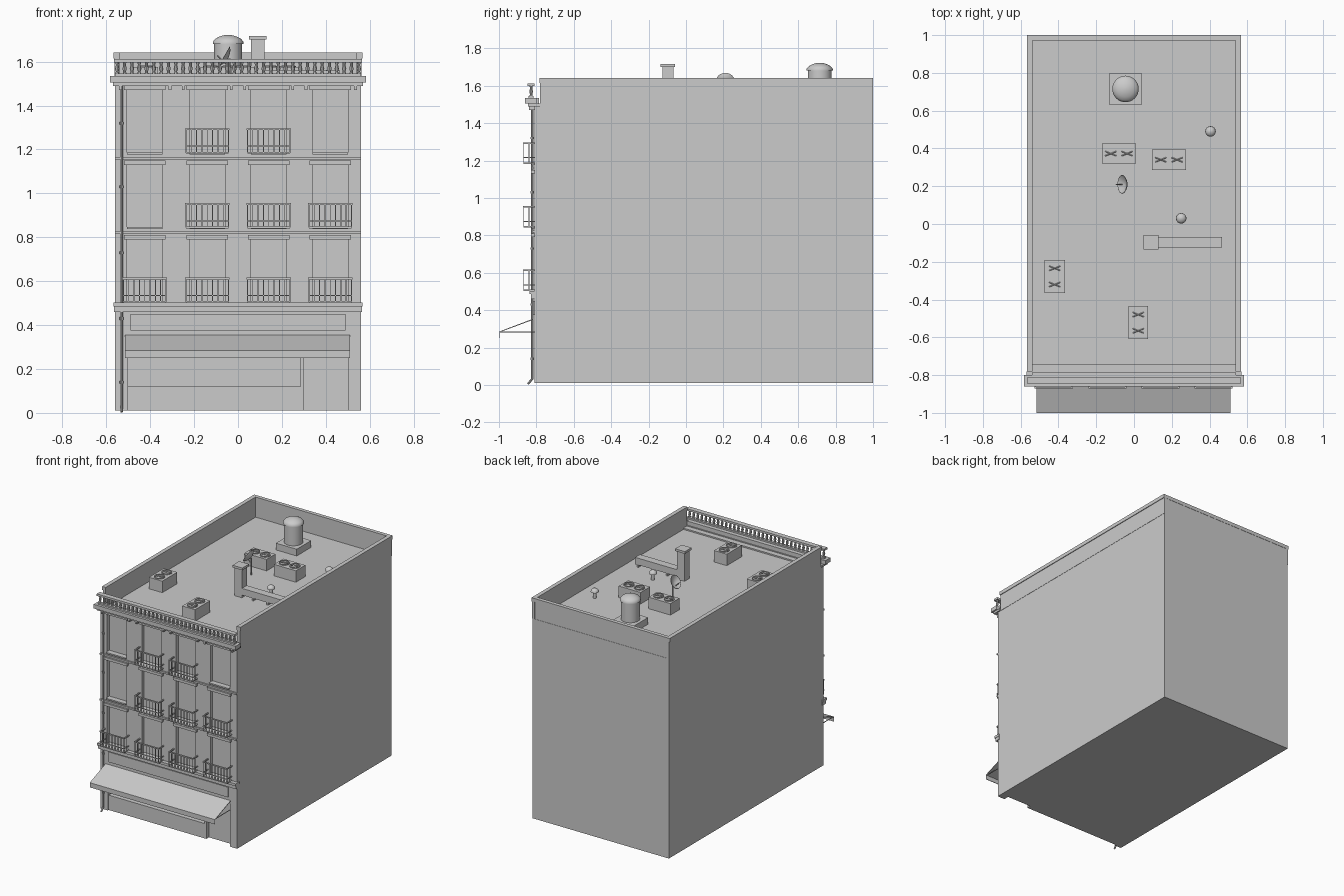
import bpy, bmesh, math
from mathutils import Matrix, Vector

cube = bpy.data.objects.get("Cube")
if cube:
    bpy.data.objects.remove(cube, do_unlink=True)

plaster = bpy.data.materials.new("light_grey")
plaster.use_nodes = True
GREY = (0.6, 0.6, 0.6, 1)
plaster.diffuse_color = GREY
plaster.node_tree.nodes["Principled BSDF"].inputs["Base Color"].default_value = GREY


def finish(name, bm, smooth=False):
    mesh = bpy.data.meshes.new(name)
    bm.to_mesh(mesh)
    bm.free()
    mesh.materials.append(plaster)
    ob = bpy.data.objects.new(name, mesh)
    bpy.context.collection.objects.link(ob)
    if smooth:
        bpy.ops.object.select_all(action='DESELECT')
        ob.select_set(True)
        bpy.context.view_layer.objects.active = ob
        bpy.ops.object.shade_smooth_by_angle(angle=math.radians(40))
    return ob


def add_box(bm, x0, x1, y0, y1, z0, z1):
    m = Matrix.Translation(((x0 + x1) / 2, (y0 + y1) / 2, (z0 + z1) / 2))
    bmesh.ops.create_cube(bm, size=1, matrix=m @ Matrix.Diagonal((x1 - x0, y1 - y0, z1 - z0, 1)))


def boxes(name, *items):
    bm = bmesh.new()
    for b in items:
        add_box(bm, *b)
    return finish(name, bm)


def add_lathe(bm, profile, matrix, sides):
    """Revolve (radius, height) points around local z."""
    rings = []
    for r, h in profile:
        rings.append([bm.verts.new(matrix @ Vector((r * math.cos(a), r * math.sin(a), h)))
                      for a in (2 * math.pi * i / sides for i in range(sides))])
    for lo, hi in zip(rings, rings[1:]):
        for i in range(sides):
            j = (i + 1) % sides
            bm.faces.new((lo[i], lo[j], hi[j], hi[i]))
    bm.faces.new(rings[0][::-1])
    bm.faces.new(rings[-1])


def lathe(name, profile, at, sides=24, turn=None):
    bm = bmesh.new()
    add_lathe(bm, profile, Matrix.Translation(at) @ (turn or Matrix()), sides)
    return finish(name, bm, True)


def add_rod(bm, a, b, r, sides=8):
    a, b = Vector(a), Vector(b)
    turn = (b - a).to_track_quat('Z', 'Y').to_matrix().to_4x4()
    add_lathe(bm, [(r, 0), (r, (b - a).length)], Matrix.Translation(a) @ turn, sides)


W, FRONT, BACK, ROOF = 0.56, -0.81, 1.0, 1.49
COLUMNS = (-0.425, -0.14, 0.14, 0.42)
SILLS = (0.505, 0.845, 1.185)
HALF, TALL = 0.08, 0.285

# Main body, with the facade built up around its window openings
boxes("main_body", (-W, W, -0.74, BACK, 0.01, ROOF))
boxes("window_panes", (-W + .002, W - .002, -0.785, -0.74, 0.46, 1.5))
edges = [-W] + [c + s * HALF for c in COLUMNS for s in (-1, 1)] + [W]
piers = [(edges[i], edges[i + 1], FRONT, -0.74, 0.46, 1.5) for i in range(0, len(edges), 2)]
bands = [(-W, W, FRONT, -0.74, lo, hi) for lo, hi in
         zip([0.46] + [s + TALL for s in SILLS], list(SILLS) + [1.5])]
boxes("facade_wall", *piers, *bands)

# Ground floor shop front
boxes("shop_front", (-W, -0.5, FRONT, -0.74, 0.01, 0.46), (0.5, W, FRONT, -0.74, 0.01, 0.46),
      (-0.5, 0.5, FRONT, -0.74, 0.33, 0.46))
boxes("shop_window", (-0.5, 0.5, -0.77, -0.74, 0.01, 0.33))
boxes("shop_stall_riser", (-0.5, 0.29, -0.8, -0.77, 0.01, 0.12))
boxes("shop_door_frame", (0.285, 0.3, -0.8, -0.77, 0.01, 0.33))
boxes("sign_board", (-0.49, 0.49, -0.818, FRONT, 0.375, 0.45))

# Awning sheet with its valance and side arms
bm = bmesh.new()
profile = ((-0.815, 0.355), (-1.0, 0.285), (-1.0, 0.25), (-0.996, 0.25), (-0.996, 0.282), (-0.815, 0.349))
ends = [[bm.verts.new((x, y, z)) for y, z in profile] for x in (-0.515, 0.51)]
n = len(profile)
for i in range(n):
    j = (i + 1) % n
    bm.faces.new((ends[0][i], ends[0][j], ends[1][j], ends[1][i]))
bm.faces.new(ends[0])
bm.faces.new(ends[1][::-1])
bmesh.ops.recalc_face_normals(bm, faces=bm.faces)
for x in (-0.508, 0.503):
    add_rod(bm, (x, -0.995, 0.283), (x, FRONT, 0.283), 0.003)
finish("awning", bm)

# Horizontal mouldings
boxes("shop_cornice", (-0.565, 0.565, -0.83, -0.79, 0.46, 0.485), (-0.568, 0.568, -0.838, -0.79, 0.485, 0.503))
boxes("string_courses", *[(-W, W, -0.822, FRONT, z - 0.006, z + 0.006) for z in (0.82, 1.16)])
boxes("window_lintels", *[(c - 0.095, c + 0.095, -0.828, FRONT, s + TALL, s + TALL + 0.02)
                          for c in COLUMNS for s in SILLS])
boxes("window_sills", *[(c - HALF, c + HALF, -0.825, -0.785, s - 0.008, s + 0.002)
                        for c in COLUMNS for s in SILLS])
boxes("roof_cornice", (-0.57, 0.57, -0.845, -0.78, 1.49, 1.505), (-0.582, 0.582, -0.86, -0.8, 1.505, 1.535))
boxes("cornice_brackets", *[(x + s - 0.006, x + s + 0.006, -0.84, FRONT, 1.47, 1.49)
                            for x in (-0.28, 0, 0.28) for s in (-0.03, 0.03)],
      *[(s * 0.535 - 0.006, s * 0.535 + 0.006, -0.84, FRONT, 1.47, 1.49) for s in (-1, 1)])

# Balconies with iron railings
for row, s in enumerate(SILLS):
    for col, c in enumerate(COLUMNS):
        if (row == 1 and col == 0) or (row == 2 and col in (0, 3)):
            continue
        bm = bmesh.new()
        x0, x1, y0 = c - 0.097, c + 0.097, -0.868
        add_box(bm, x0, x1, y0, FRONT, s - 0.004, s + 0.004)
        for z, r in ((s + 0.03, 0.0025), (s + 0.107, 0.004)):
            add_box(bm, x0 - r, x1 + r, y0 - r, y0 + r, z - r, z + r)
            for x in (x0, x1):
                add_box(bm, x - r, x + r, y0, FRONT, z - r, z + r)
        for i in range(9):
            x = x0 + (x1 - x0) * i / 8
            add_box(bm, x - .002, x + .002, y0 - .002, y0 + .002, s, s + 0.107)
        for x in (x0, x1):
            add_box(bm, x - .002, x + .002, -0.842, -0.838, s, s + 0.107)
        finish("balcony", bm)

# Drainpipe with collars and an outlet
bm = bmesh.new()
add_rod(bm, (-0.53, -0.822, 0.03), (-0.53, -0.822, 1.49), 0.006)
add_rod(bm, (-0.53, -0.82, 0.035), (-0.53, -0.845, 0.005), 0.006)
for z in (0.14, 0.43, 0.73, 1.03, 1.32):
    add_rod(bm, (-0.53, -0.822, z - 0.006), (-0.53, -0.822, z + 0.006), 0.009)
finish("drainpipe", bm, True)

# Parapet, coping and roof balustrade
boxes("parapet", *[(min(s * 0.54, s * 0.562), max(s * 0.54, s * 0.562), -0.78, BACK, ROOF, 1.615) for s in (-1, 1)],
      (-0.54, 0.54, 0.978, BACK - .002, ROOF, 1.615))
boxes("parapet_coping", *[(min(s * 0.537, s * 0.567), max(s * 0.537, s * 0.567), -0.782, BACK, 1.615, 1.642)
                          for s in (-1, 1)], (-0.537, 0.537, 0.972, BACK, 1.615, 1.642))
boxes("balustrade_rail", (-0.565, 0.565, -0.847, -0.81, 1.597, 1.612), (-0.56, 0.56, -0.842, -0.815, 1.535, 1.546),
      (-0.54, 0.54, -0.8, -0.785, ROOF, 1.535))
bm = bmesh.new()
for i in range(34):
    x = -0.55 + 1.1 * i / 33
    add_lathe(bm, [(.009, 0), (.006, .01), (.01, .022), (.006, .04), (.009, .055)],
              Matrix.Translation((x, -0.828, 1.545)), 8)
finish("balusters", bm, True)

# Water tank on a plinth
boxes("tank_plinth", (-0.13, 0.04, 0.63, 0.8, ROOF, 1.54))
lathe("water_tank", [(.064, 0), (.064, .14), (.07, .14), (.07, .15), (.06, .163), (.043, .173), (.022, .18), (.004, .182)],
      (-0.045, 0.715, 1.54), 32)

# Air conditioning units, each with two fans on top
for x0, x1, y0, y1 in ((-.17, .01, .32, .425), (.095, .275, .285, .395), (-.475, -.365, -.365, -.19), (-.03, .075, -.61, -.435)):
    boxes("air_conditioner", (x0, x1, y0, y1, ROOF, 1.575))
    along = Vector((1, 0, 0)) if x1 - x0 > y1 - y0 else Vector((0, 1, 0))
    bm = bmesh.new()
    for s in (-0.043, 0.043):
        c = Vector(((x0 + x1) / 2, (y0 + y1) / 2, 1.575)) + along * s
        add_lathe(bm, [(.037, 0), (.037, .006), (.031, .006), (.031, .001)], Matrix.Translation(c), 16)
        for k in range(2):
            add_rod(bm, c + Vector((-.03, (-1) ** k * .012, .004)), c + Vector((.03, -(-1) ** k * .012, .004)), .003, 4)
    finish("fan_grilles", bm)

# Ventilation duct with capped stack
boxes("vent_stack", (0.06, 0.12, -0.125, -0.068, ROOF, 1.7), (0.05, 0.13, -0.135, -0.058, 1.7, 1.717))
boxes("roof_duct", (0.12, 0.465, -0.125, -0.068, 1.51, 1.56),
      *[(x, x + .012, -0.122, -0.071, ROOF, 1.51) for x in (0.2, 0.32, 0.44)])

# Mushroom vents
for x, y in ((0.405, 0.49), (0.25, 0.03)):
    lathe("mushroom_vent", [(.012, 0), (.012, .045), (.028, .045), (.026, .057), (.018, .066), (.004, .071)],
          (x, y, ROOF), 16)

# Satellite dish on a mast
turn = Matrix.Rotation(math.radians(-60), 4, 'Y')
lathe("satellite_dish", [(.004, 0), (.025, .004), (.04, .011), (.05, .02), (.048, .021), (.025, .007), (.003, .003)],
      (-0.045, 0.21, 1.615), 24, turn)
bm = bmesh.new()
add_rod(bm, (-0.04, 0.21, ROOF), (-0.04, 0.21, 1.615), 0.005)
add_rod(bm, (-0.045, 0.21, 1.58), (-0.095, 0.21, 1.628), 0.003)
finish("dish_mast", bm, True)
